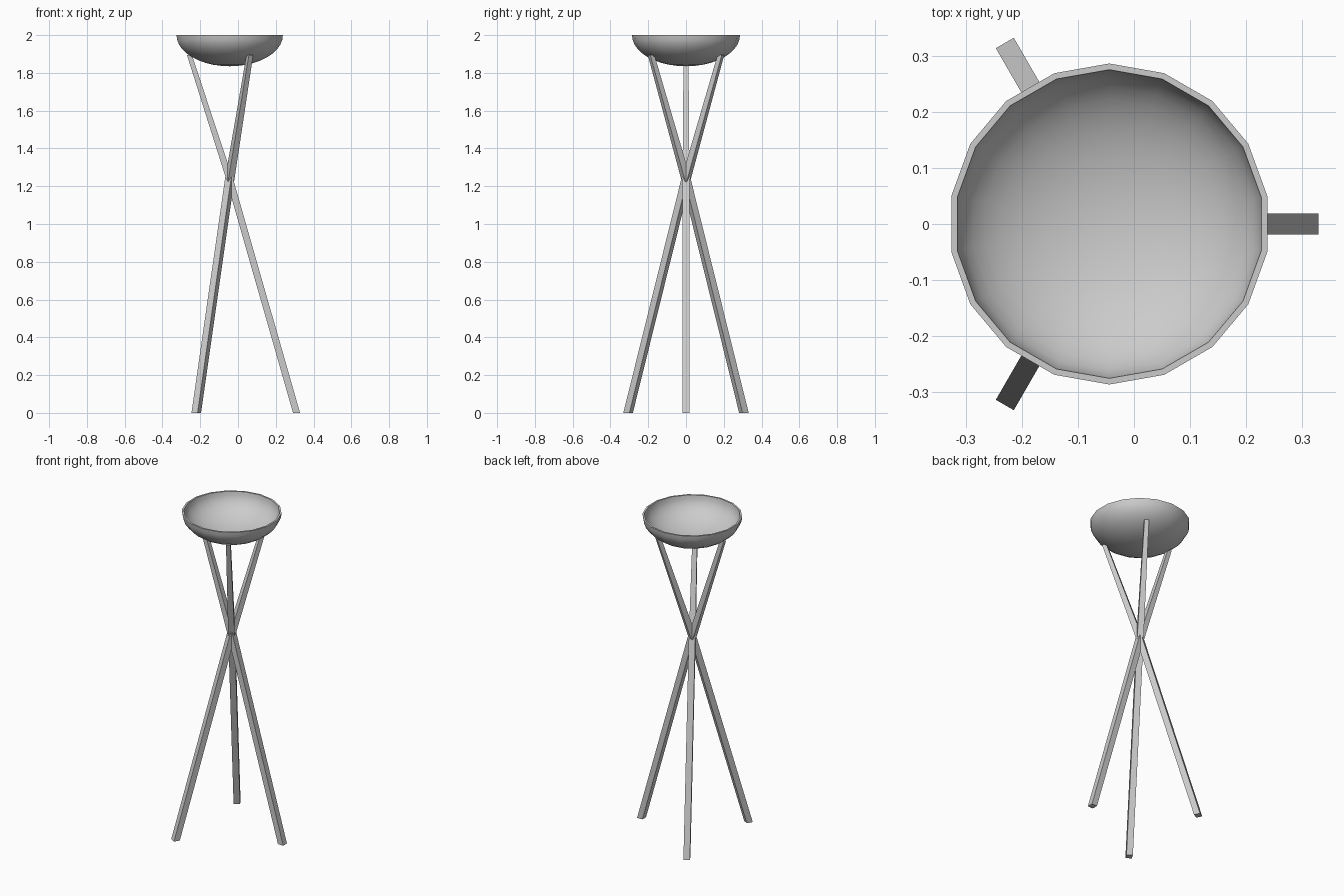
import bpy, bmesh, math
from mathutils import Matrix

cube = bpy.data.objects.get("Cube")
if cube:
    bpy.data.objects.remove(cube, do_unlink=True)

AXIS_X = -0.044      # the stand's own axis
JOINT_Z = 1.237      # height where the legs cross

grey = bpy.data.materials.new("light grey")
grey.use_nodes = True
colour = (0.6, 0.6, 0.6, 1)
grey.diffuse_color = colour
grey.node_tree.nodes["Principled BSDF"].inputs["Base Color"].default_value = colour


def finish(name, bm):
    bmesh.ops.recalc_face_normals(bm, faces=bm.faces)
    mesh = bpy.data.meshes.new(name)
    bm.to_mesh(mesh)
    bm.free()
    mesh.materials.append(grey)
    obj = bpy.data.objects.new(name, mesh)
    bpy.context.collection.objects.link(obj)
    obj.location.x = AXIS_X
    return obj


def leg(name, angle):
    """Square bar from foot, through the crossing, to the bowl."""
    bm = bmesh.new()
    rings = []
    for r, z, w in ((0.354, 0, 0.037), (0, JOINT_Z, 0.037), (-0.213, 1.894, 0.026)):
        h = w / 2
        rings.append([bm.verts.new((r + sx * h, sy * h, z))
                      for sx, sy in ((-1, -1), (1, -1), (1, 1), (-1, 1))])
    for low, high in zip(rings, rings[1:]):
        for i in range(4):
            j = (i + 1) % 4
            bm.faces.new((low[i], low[j], high[j], high[i]))
    bm.faces.new(rings[0])
    bm.faces.new(rings[-1])
    bm.transform(Matrix.Rotation(math.radians(angle), 4, "Z"))
    return finish(name, bm)


def bowl():
    """Thin half-ellipsoid shell with eighteen sides and an open top."""
    sides, steps = 18, 10
    outer_r, outer_h, wall = 0.286, 0.165, 0.011
    quarter = [math.pi / 2 * i / steps for i in range(steps + 1)]
    profile = [(outer_r * math.sin(a), 2 - outer_h * math.cos(a)) for a in quarter]
    profile += [((outer_r - wall) * math.sin(a), 2 - (outer_h - wall) * math.cos(a))
                for a in reversed(quarter)]
    bm = bmesh.new()
    verts = [bm.verts.new((r, 0, z)) for r, z in profile]
    edges = [bm.edges.new(pair) for pair in zip(verts, verts[1:])]
    bmesh.ops.spin(bm, geom=verts + edges, cent=(0, 0, 0), axis=(0, 0, 1),
                   angle=math.tau, steps=sides, use_duplicate=False)
    bmesh.ops.remove_doubles(bm, verts=bm.verts, dist=0.0005)
    bm.transform(Matrix.Rotation(math.pi / sides, 4, "Z"))
    return finish("bowl", bm)


# Three crossing legs
for name, angle in (("left_leg", 0), ("back_leg", 120), ("front_leg", 240)):
    leg(name, angle)

# Smooth bowl with a crisp rim
dish = bowl()
bpy.ops.object.select_all(action="DESELECT")
dish.select_set(True)
bpy.context.view_layer.objects.active = dish
bpy.ops.object.shade_smooth_by_angle(angle=math.radians(40))
